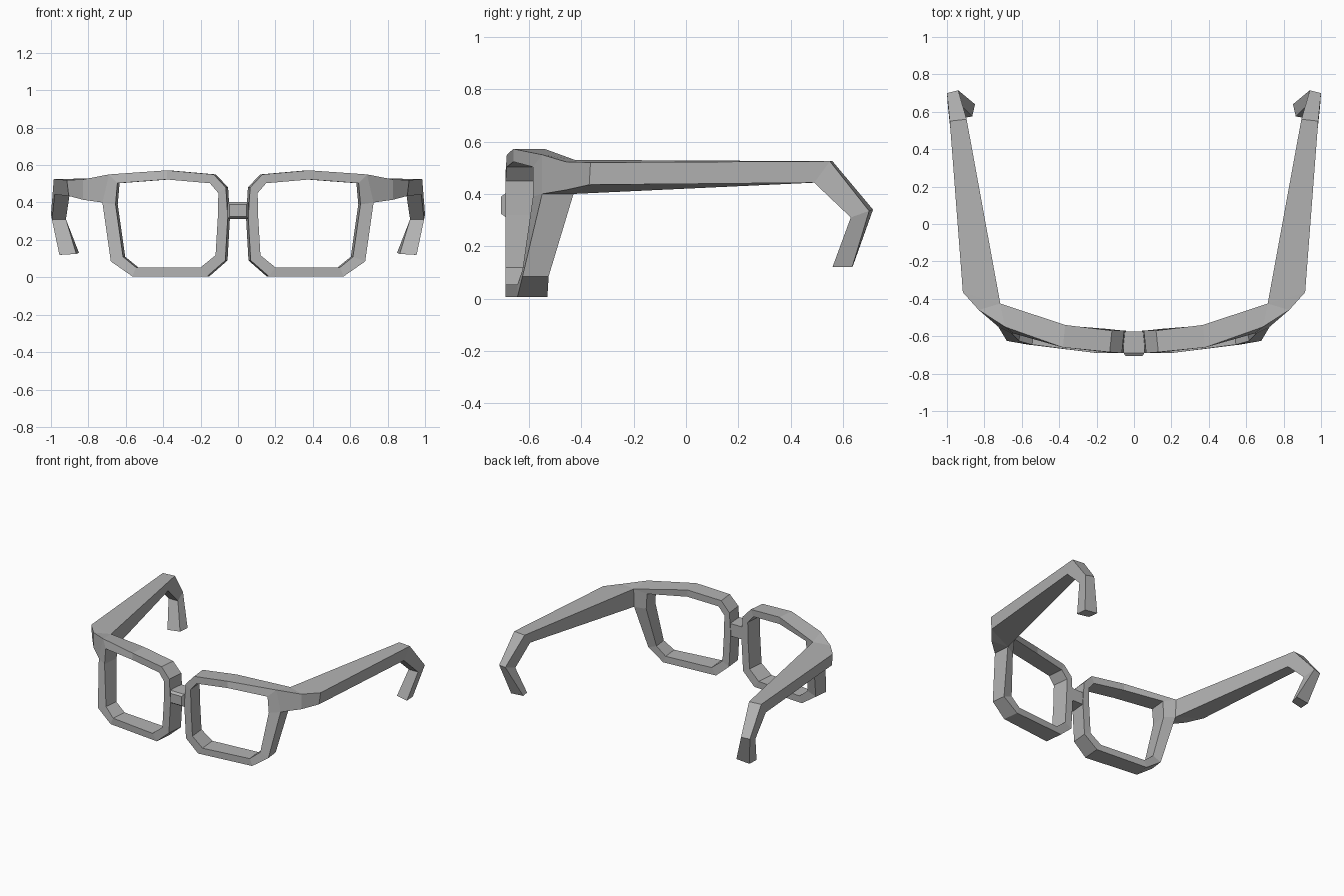
import bpy
import bmesh

default_cube = bpy.data.objects.get("Cube")
if default_cube:
    bpy.data.objects.remove(default_cube, do_unlink=True)

# One matte grey for the whole frame
grey = bpy.data.materials.new("frame_grey")
grey.use_nodes = True
colour = (0.45, 0.45, 0.45, 1)
grey.diffuse_color = colour
grey.node_tree.nodes["Principled BSDF"].inputs["Base Color"].default_value = colour


def finish(name, bm, mirrored=True):
    """Weld, orient and store the mesh, mirroring it across x if asked."""
    bmesh.ops.remove_doubles(bm, verts=bm.verts[:], dist=0.0005)
    bmesh.ops.recalc_face_normals(bm, faces=bm.faces[:])
    mesh = bpy.data.meshes.new(name)
    bm.to_mesh(mesh)
    bm.free()
    mesh.materials.append(grey)
    obj = bpy.data.objects.new(name, mesh)
    bpy.context.collection.objects.link(obj)
    if mirrored:
        obj.modifiers.new("mirror", "MIRROR").use_mirror_merge = False
    return obj


def loft(name, sections, closed=False, mirrored=True):
    """Skin a row of equal cross-sections; cap the ends unless it is a ring."""
    bm = bmesh.new()
    rows = [[bm.verts.new(p) for p in section] for section in sections]
    pairs = list(zip(rows, rows[1:]))
    if closed:
        pairs.append((rows[-1], rows[0]))
    else:
        bm.faces.new(rows[0])
        bm.faces.new(rows[-1])
    for a, b in pairs:
        for i in range(len(a)):
            j = (i + 1) % len(a)
            bm.faces.new((a[i], a[j], b[j], b[i]))
    return finish(name, bm, mirrored)


# Lens rim: corners as outer (x, z), inner (x, z), front y, back y
rim_corners = [
    ((.065, .48), (.105, .45), -.69, -.57),
    ((.13, .55), (.15, .503), -.685, -.57),
    ((.38, .572), (.38, .523), -.66, -.54),
    ((.69, .55), (.645, .503), -.55, -.425),
    ((.725, .40), (.655, .39), -.55, -.43),
    ((.68, .085), (.615, .11), -.625, -.525),
    ((.565, .005), (.545, .053), -.645, -.53),
    ((.165, .005), (.20, .053), -.69, -.56),
    ((.068, .09), (.12, .118), -.69, -.57),
    ((.055, .32), (.108, .32), -.69, -.57),
]


def rim_section(outer, inner, front, back):
    at_hinge = front > -.6
    inset = .035 if at_hinge else 0
    shift = 0 if at_hinge else -.012
    (xo, zo), (xi, zi) = outer, inner
    x_back = .715 if at_hinge else xo + shift
    z_back = min(zo, .53) if at_hinge else zo
    return [(xo, front, zo), (xi, front - inset, zi),
            (xi - .012, back - inset, zi), (x_back, back, z_back)]


rim_rings = [rim_section(*corner) for corner in rim_corners]
loft("lens_rims", rim_rings, closed=True)

# Temple arms: start at the rim corner, taper back, then hook down
inner_low, inner_top = (.715, -.43, .40), (.715, -.425, .53)
arm_sections = [
    [(.69, -.55, .55), (.725, -.55, .40), inner_low, inner_top],
    [(.83, -.46, .523), (.83, -.46, .415), inner_low, inner_top],
    [(.915, -.365, .52), (.905, -.37, .435), inner_low, inner_top],
    [(.985, .55, .525), (.98, .49, .443), (.90, .49, .443), (.895, .56, .525)],
    [(1, .70, .335), (.995, .63, .31), (.92, .63, .31), (.94, .715, .34)],
    [(.95, .635, .12), (.955, .56, .12), (.865, .575, .125), (.85, .64, .13)],
]


def loft_arm(name, sections):
    """Fan the front corner onto one inner edge, then skin the rest."""
    bm = bmesh.new()
    rows = [[bm.verts.new(p) for p in s] for s in sections]
    for k, (a, b) in enumerate(zip(rows, rows[1:])):
        for i in range(4):
            j = (i + 1) % 4
            corners = []
            for v in (a[i], a[j], b[j], b[i]):
                if all((v.co - w.co).length > .001 for w in corners):
                    corners.append(v)
            if len(corners) > 2:
                bm.faces.new(corners)
    bm.faces.new(rows[-1])
    return finish(name, bm)


loft_arm("temple_arms", arm_sections)

# Nose bridge: a short block, narrower and rounded toward the front
bridge_plan = [(.06, -.575, 0), (.055, -.69, 0), (.045, -.707, .012)]
bridge_sections = [
    [(-x, y, .312 + c), (x, y, .312 + c), (x, y, .402 - c), (-x, y, .402 - c)]
    for x, y, c in bridge_plan
]
loft("nose_bridge", bridge_sections, mirrored=False)
